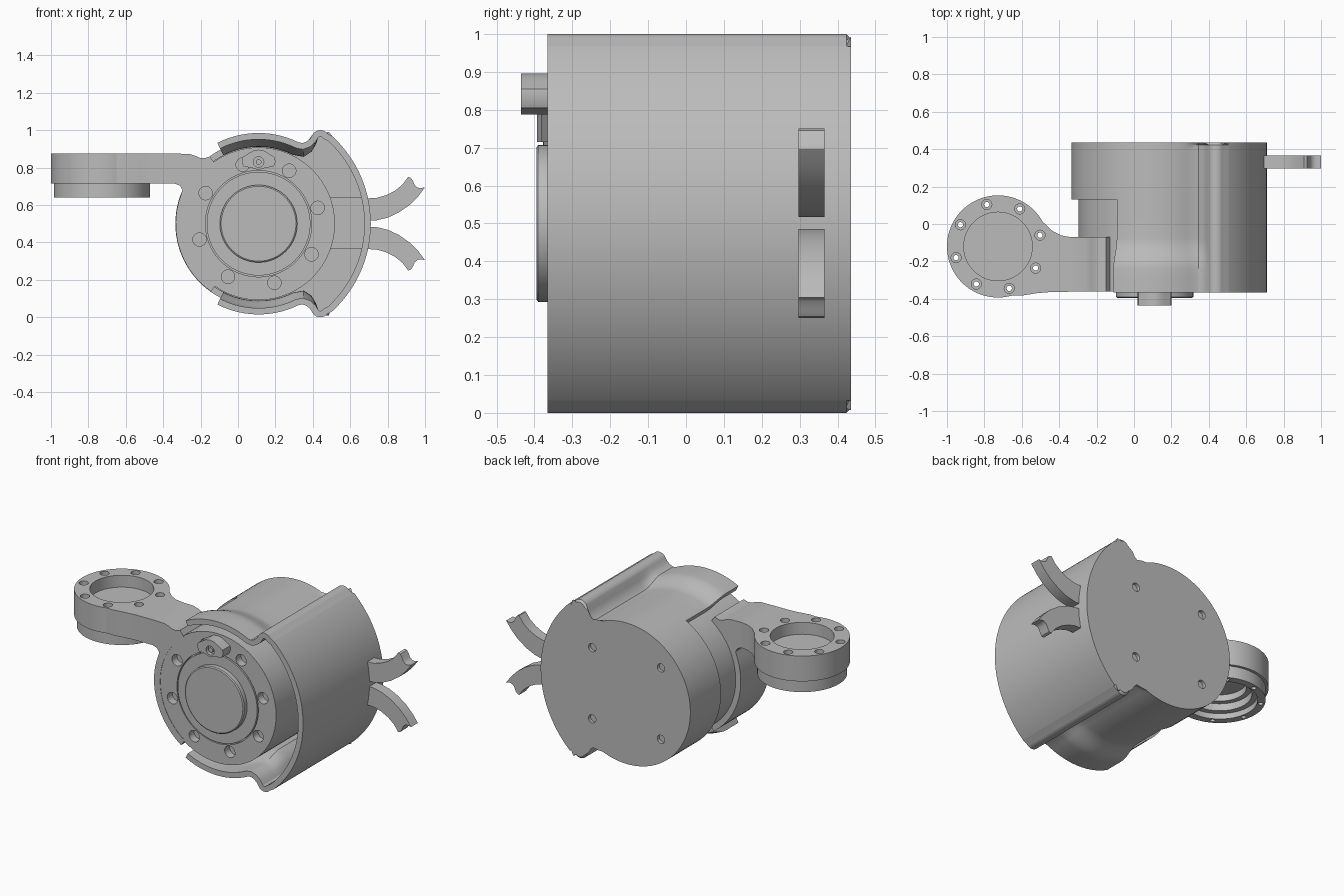
import bpy, bmesh
from math import sin, cos, radians, pi, sqrt
from mathutils import Vector

if "Cube" in bpy.data.objects:
    bpy.data.objects.remove(bpy.data.objects["Cube"])

grey = bpy.data.materials.new("machined_grey")
grey.use_nodes = True
grey.diffuse_color = (0.5, 0.5, 0.5, 1)
grey.node_tree.nodes["Principled BSDF"].inputs["Base Color"].default_value = (0.5, 0.5, 0.5, 1)

CX, CZ = 0.11, 0.5          # housing axis
RX, RY = -0.727, -0.12      # arm ring axis
FRONT, BACK = -0.365, 0.435


def finish(name, bm):
    bmesh.ops.remove_doubles(bm, verts=bm.verts, dist=1e-5)
    bmesh.ops.recalc_face_normals(bm, faces=bm.faces)
    me = bpy.data.meshes.new(name)
    bm.to_mesh(me)
    bm.free()
    me.materials.append(grey)
    ob = bpy.data.objects.new(name, me)
    bpy.context.collection.objects.link(ob)
    return ob


def activate(ob):
    bpy.ops.object.select_all(action='DESELECT')
    ob.select_set(True)
    bpy.context.view_layer.objects.active = ob


def smooth(ob):
    activate(ob)
    bpy.ops.object.shade_smooth_by_angle(angle=radians(30))


def place(axis, a, b, h):
    return Vector((a, h, b)) if axis == 'y' else Vector((a, b, h))


def add_prism(bm, pts, axis, lo, hi):
    """Closed outline extruded between two heights on an axis."""
    rings = [[bm.verts.new(place(axis, a, b, h)) for a, b in pts] for h in (lo, hi)]
    bm.faces.new(rings[0])
    bm.faces.new(rings[1])
    for i in range(len(pts)):
        j = (i + 1) % len(pts)
        bm.faces.new((rings[0][i], rings[0][j], rings[1][j], rings[1][i]))


def prism(name, pts, axis, lo, hi):
    bm = bmesh.new()
    add_prism(bm, pts, axis, lo, hi)
    return finish(name, bm)


def arc(cx, cy, r, a0, a1, n):
    return [(cx + r * cos(radians(a0 + (a1 - a0) * i / n)),
             cy + r * sin(radians(a0 + (a1 - a0) * i / n))) for i in range(n + 1)]


def disc(cx, cy, r, n=24):
    return arc(cx, cy, r, 0, 360, n)[:-1]


def lathe(name, cx, cy, axis, profile, n=96):
    """Revolve (radius, height) pairs round an axis."""
    bm = bmesh.new()
    vs = [bm.verts.new(place(axis, cx + r, cy, h)) for r, h in profile]
    es = [bm.edges.new(p) for p in zip(vs, vs[1:])]
    direction = (0, 1, 0) if axis == 'y' else (0, 0, 1)
    bmesh.ops.spin(bm, geom=vs + es, cent=place(axis, cx, cy, 0), axis=direction,
                   angle=2 * pi, steps=n)
    return finish(name, bm)


def drill(ob, centres, axis, r, lo, hi):
    bm = bmesh.new()
    for a, b in centres:
        add_prism(bm, disc(a, b, r), axis, lo, hi)
    cutter = finish("hole_cutter", bm)
    cutter.hide_render = True
    mod = ob.modifiers.new("holes", 'BOOLEAN')
    mod.operation, mod.solver, mod.object = 'DIFFERENCE', 'EXACT', cutter
    activate(ob)
    bpy.ops.object.modifier_apply(modifier=mod.name)
    bpy.data.objects.remove(cutter)


def bolt_circle(cx, cy, r):
    return arc(cx, cy, r, 15, 375, 8)[:-1]


# Motor body with a ring groove and raised centre disc
motor = lathe("motor_body", CX, CZ, 'y', [
    (0, -0.395), (0.2, -0.395), (0.207, -0.39), (0.207, -0.362), (0.277, -0.362),
    (0.277, -0.335), (0.284, -0.335), (0.284, -0.36), (0.408, -0.36), (0.408, 0.405), (0, 0.405)])
drill(motor, bolt_circle(CX, CZ, 0.327), 'y', 0.036, -0.5, -0.31)
smooth(motor)

# Cable boss on the motor face
boss = prism("cable_boss", [
    (0.02, 0.83), (0.03, 0.805), (0.07, 0.80), (0.11, 0.787), (0.15, 0.80), (0.19, 0.805),
    (0.2, 0.83), (0.197, 0.855), (0.165, 0.875), (0.14, 0.89), (0.11, 0.896),
    (0.08, 0.89), (0.055, 0.875), (0.023, 0.855)], 'y', -0.435, -0.355)
drill(boss, [(CX, 0.83)], 'y', 0.028, -0.5, -0.41)
smooth(boss)
smooth(prism("boss_pin", disc(CX, 0.83, 0.015), 'y', -0.43, -0.40))


# Housing cross-section: round left side, neck, lobe and wide right side
def section(r, t):
    top = arc(CX, CZ, r, 180, 117, 16) + arc(CX, CZ, r, 117, 64, 14)[1:]
    drop = 0.04 * (1 - t)
    top += [(0.345, 0.931 - drop), (0.368, 0.94 - drop * 0.8), (0.387, 0.957 - drop * 0.4)]
    top += arc(0.44, 0.952, 0.048, 150, 40, 10)
    top += [(0.076 + sqrt(0.634 ** 2 - (z - CZ) ** 2), z)
            for z in [CZ + 0.468 * sin(pi / 2 * (1 - i / 20)) for i in range(21)]]
    return top + [(x, 1 - z) for x, z in top[-2:0:-1]]


def smoothstep(y):
    t = min(max((-0.08 - y) / 0.16, 0), 1)
    return t * t * (3 - 2 * t)


# Shell: lofted sections, left side cut away toward the front
CUT_Y = 0.13
rows = [0.402, 0.25, CUT_Y, 0.02, -0.08] + [-0.08 - 0.02 * i for i in range(1, 9)] + [-0.3, FRONT]
bm = bmesh.new()
grid = []
for y in rows:
    t = smoothstep(y)
    grid.append([bm.verts.new((x, y, z)) for x, z in section(0.445 + 0.04 * t, t)])
count = len(grid[0])
for k in range(len(rows) - 1):
    for i in range(count):
        j = (i + 1) % count
        if rows[k] <= CUT_Y and (i < 16 or i >= count - 16):
            continue
        bm.faces.new((grid[k][i], grid[k][j], grid[k + 1][j], grid[k + 1][i]))
bmesh.ops.delete(bm, geom=[v for v in bm.verts if not v.link_faces], context='VERTS')
shell = finish("housing_shell", bm)
centre = Vector((CX, 0, CZ))
f = shell.data.polygons[0]
outward = f.normal.dot(Vector((f.center.x, 0, f.center.z)) - centre) > 0
mod = shell.modifiers.new("wall", 'SOLIDIFY')
mod.thickness = 0.034
mod.offset = -1 if outward else 1
activate(shell)
bpy.ops.object.modifier_apply(modifier=mod.name)
smooth(shell)

# Back plate with chamfered rim and four screw holes
bm = bmesh.new()
add_prism(bm, section(0.445, 0), 'y', 0.40, BACK)
rim = [e for e in bm.edges if all(v.co.y > 0.42 for v in e.verts)]
bmesh.ops.bevel(bm, geom=rim, offset=0.012, segments=1, affect='EDGES')
plate = finish("back_plate", bm)
drill(plate, [(CX + sx * 0.24, CZ + sz * 0.225) for sx in (-1, 1) for sz in (-1, 1)],
      'y', 0.026, 0.415, 0.5)
smooth(plate)

# Inner block behind the tabs
prism("inner_block", [(0.49, 0.365), (0.69, 0.365), (0.69, 0.64), (0.49, 0.64)], 'y', 0.27, 0.41)

# Two flared tabs, mirrored about the mid height
tab = [(0.68, 0.515), (0.74, 0.518), (0.80, 0.532), (0.86, 0.56), (0.92, 0.602), (0.965, 0.648),
       (1.0, 0.695), (0.975, 0.69), (0.958, 0.694), (0.945, 0.706), (0.935, 0.73), (0.925, 0.745),
       (0.91, 0.75), (0.88, 0.71), (0.84, 0.677), (0.79, 0.652), (0.74, 0.638), (0.68, 0.635)]
smooth(prism("upper_tab", tab, 'y', 0.297, 0.365))
smooth(prism("lower_tab", [(x, 1 - z) for x, z in tab], 'y', 0.297, 0.365))

# Arm ring with recesses on both sides and a stepped rim
ring = lathe("arm_ring", RX, RY, 'z', [
    (0, 0.80), (0.183, 0.80), (0.183, 0.875), (0.273, 0.875), (0.273, 0.715), (0.257, 0.715),
    (0.257, 0.64), (0.212, 0.64), (0.212, 0.675), (0.18, 0.675), (0.18, 0.72), (0.15, 0.72),
    (0.15, 0.76), (0, 0.76)])
bolts = bolt_circle(RX, RY, 0.232)
drill(ring, bolts, 'z', 0.014, 0.6, 0.95)
drill(ring, bolts, 'z', 0.027, 0.84, 0.95)
smooth(ring)

# Arm neck between ring and motor
neck = arc(RX, RY, 0.265, -80, 34, 24) + [
    (-0.47, -0.005), (-0.435, -0.038), (-0.39, -0.061), (-0.34, -0.07),
    (-0.34, FRONT + 0.003), (-0.45, -0.364), (-0.52, -0.37), (-0.6, -0.383)]
smooth(prism("arm_neck", neck, 'z', 0.715, 0.875))

# Arm root wrapping the left side of the motor
root = [(-0.34, 0.875), (-0.26, 0.873), (-0.23, 0.864), (-0.205, 0.852), (-0.18, 0.85), (-0.15, 0.86)]
root += arc(CX, CZ, 0.40, 126, 235, 24) + arc(CX, CZ, 0.443, 235, 160, 20)
root += [(-0.297, 0.68), (-0.31, 0.703), (-0.34, 0.715)]
smooth(prism("arm_root", root, 'y', FRONT + 0.003, -0.07))
